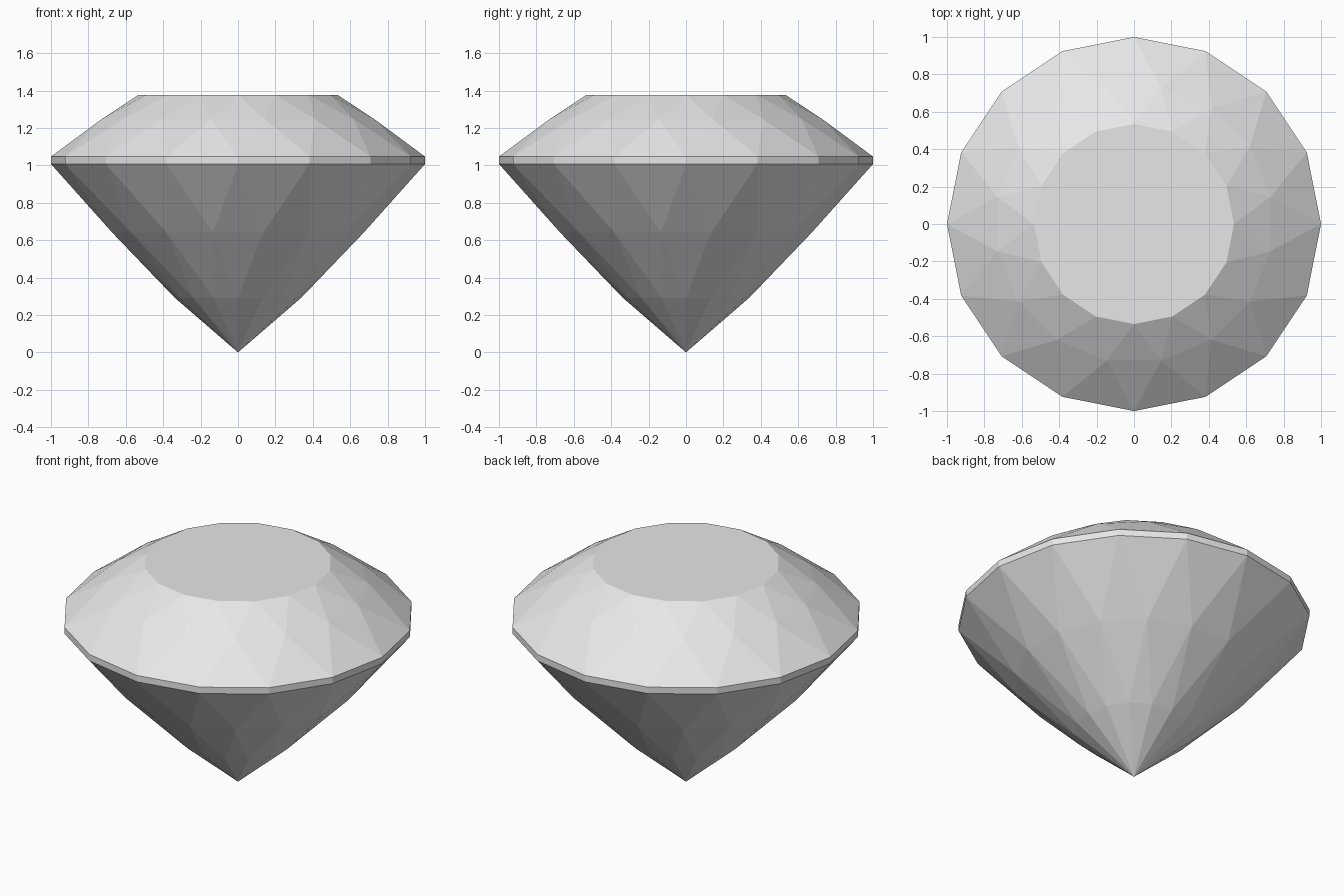
import bpy
import bmesh
from math import cos, sin, pi

SIDES = 16

cube = bpy.data.objects.get("Cube")
if cube:
    bpy.data.objects.remove(cube, do_unlink=True)

grey = bpy.data.materials.new("pale grey")
grey.use_nodes = True
grey.diffuse_color = (0.8, 0.8, 0.8, 1)
grey.node_tree.nodes["Principled BSDF"].inputs["Base Color"].default_value = grey.diffuse_color

bm = bmesh.new()


def ring(radius, z, turn=0.0):
    """One ring of corners, turned by a fraction of a step."""
    step = 2 * pi / SIDES
    return [bm.verts.new((radius * cos((i + turn) * step),
                          radius * sin((i + turn) * step), z)) for i in range(SIDES)]


def facets(aligned, turned):
    """Alternating triangles between a ring and one turned half a step."""
    for i in range(SIDES):
        j = (i + 1) % SIDES
        bm.faces.new((aligned[i], aligned[j], turned[i]))
        bm.faces.new((turned[i], aligned[j], turned[j]))


# Rings from the table down to the point
table = ring(0.535, 1.375)
crown = ring(0.745, 1.246, 0.5)
girdle_top = ring(1.0, 1.047)
girdle_base = ring(1.0, 1.007)
pavilion = ring(0.685, 0.64, 0.5)
lower = ring(0.338, 0.292)
tip = bm.verts.new((0, 0, 0))

# Table and crown
bm.faces.new(table)
facets(table, crown)
facets(girdle_top, crown)

# Pavilion
facets(girdle_base, pavilion)
facets(lower, pavilion)

# Girdle band and bottom fan
for i in range(SIDES):
    j = (i + 1) % SIDES
    bm.faces.new((girdle_base[i], girdle_base[j], girdle_top[j], girdle_top[i]))
    bm.faces.new((lower[i], lower[j], tip))

bmesh.ops.recalc_face_normals(bm, faces=bm.faces)
mesh = bpy.data.meshes.new("cut_gem")
bm.to_mesh(mesh)
bm.free()
mesh.materials.append(grey)
gem = bpy.data.objects.new("cut_gem", mesh)
bpy.context.collection.objects.link(gem)
